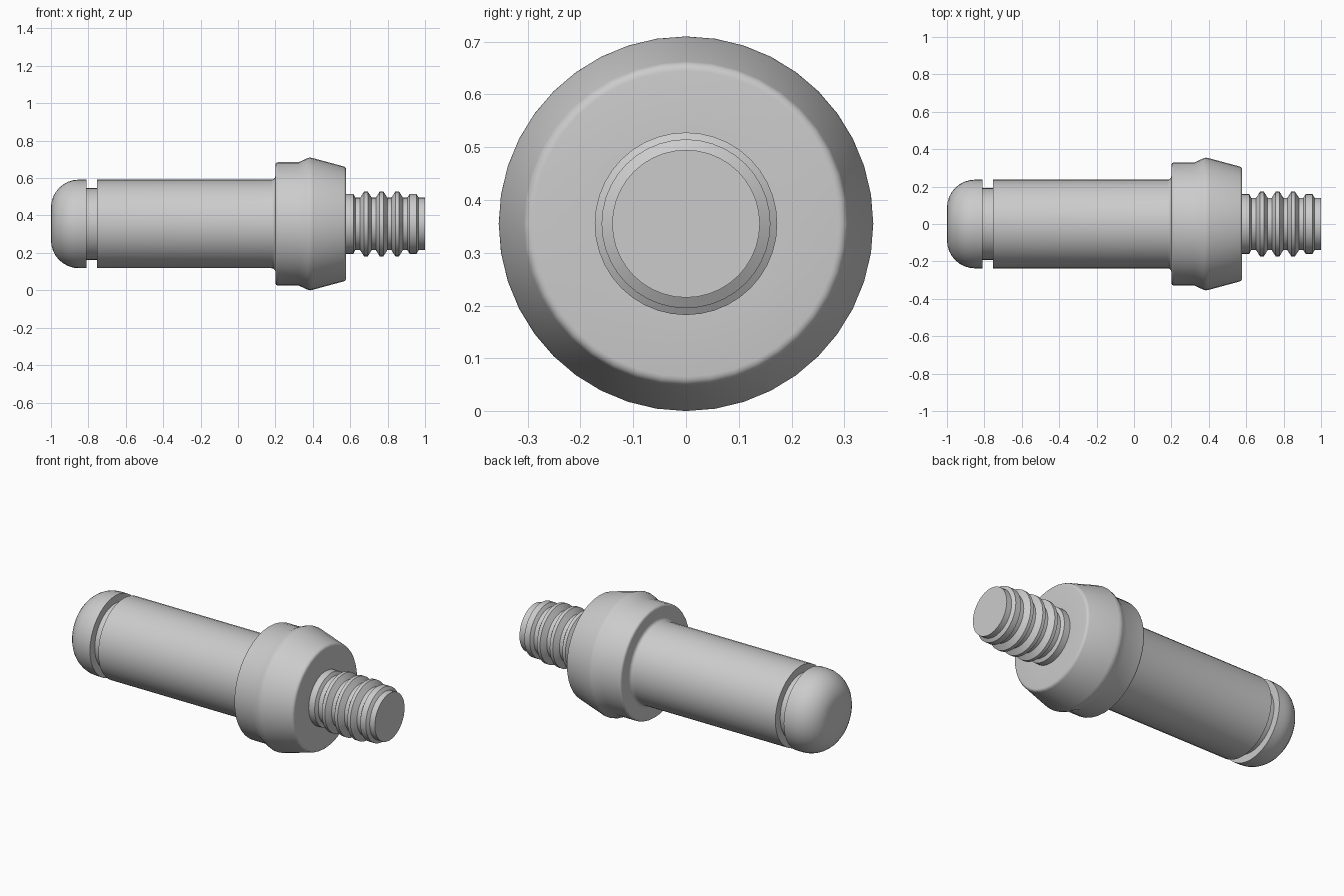
import bpy, bmesh, math
from mathutils import Vector, Matrix

if "Cube" in bpy.data.objects:
    bpy.data.objects.remove(bpy.data.objects["Cube"])

AXIS_Z = 0.355
SIDES = 40


def arc(cx, cr, rad, a0, a1, n):
    """Points of a fillet in the (x, radius) plane, angles in degrees."""
    pts = []
    for i in range(n + 1):
        a = math.radians(a0 + (a1 - a0) * i / n)
        pts.append((cx + rad * math.cos(a), cr + rad * math.sin(a)))
    return pts


def lathe(name, profile):
    """Revolve an (x, radius) profile around the long axis, with capped ends."""
    bm = bmesh.new()
    rings = []
    for x, r in profile:
        rings.append([bm.verts.new((x, r * math.sin(2 * math.pi * i / SIDES),
                                    AXIS_Z + r * math.cos(2 * math.pi * i / SIDES)))
                      for i in range(SIDES)])
    for a, b in zip(rings, rings[1:]):
        for i in range(SIDES):
            j = (i + 1) % SIDES
            bm.faces.new((a[i], a[j], b[j], b[i]))
    bm.faces.new(rings[0])
    bm.faces.new(rings[-1])
    bmesh.ops.recalc_face_normals(bm, faces=bm.faces)
    me = bpy.data.meshes.new(name)
    bm.to_mesh(me)
    bm.free()
    ob = bpy.data.objects.new(name, me)
    bpy.context.collection.objects.link(ob)
    bpy.ops.object.select_all(action='DESELECT')
    ob.select_set(True)
    bpy.context.view_layer.objects.active = ob
    bpy.ops.object.shade_smooth_by_angle(angle=math.radians(30))
    return ob


# rounded nose and clip groove
profile = arc(-0.85, 0.087, 0.15, 180, 90, 8)
profile += [(-0.81, 0.237), (-0.81, 0.192), (-0.755, 0.192), (-0.755, 0.237)]

# main shank, with a small fillet into the collar
profile += arc(0.18, 0.257, 0.02, 270, 360, 4)

# collar with rounded corners and a raised shoulder
profile += arc(0.215, 0.315, 0.015, 180, 90, 4)
profile += [(0.325, 0.33), (0.37, 0.351), (0.385, 0.355), (0.40, 0.352)]
profile += arc(0.56, 0.29, 0.018, 75, 0, 4)

# threaded stud: base ring, three ridges, end ring
VALLEY = 0.14
profile += [(0.578, 0.16), (0.617, 0.16), (0.627, VALLEY)]
for k in range(3):
    c = 0.684 + 0.0835 * k
    profile += [(c - 0.031, VALLEY), (c - 0.010, 0.173),
                (c + 0.010, 0.173), (c + 0.031, VALLEY)]
profile += [(0.905, VALLEY), (0.918, 0.16), (0.954, 0.16),
            (0.966, VALLEY), (1.0, VALLEY)]

lathe("threaded_pin", profile)
